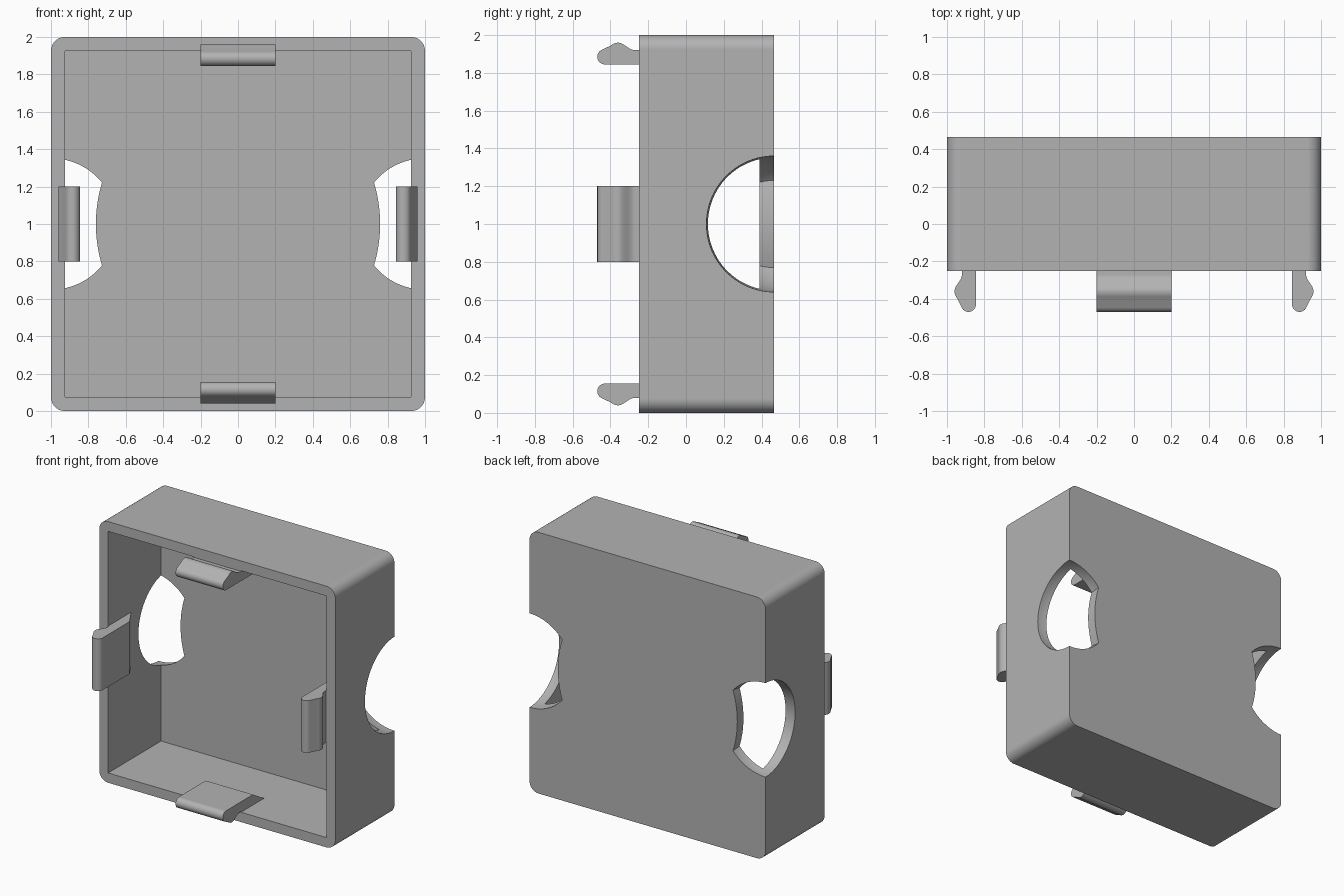
import bpy, bmesh, math
from mathutils import Matrix, Vector

cube = bpy.data.objects.get("Cube")
if cube:
    bpy.data.objects.remove(cube, do_unlink=True)

FRONT, BACK, WALL = -0.25, 0.465, 0.075

grey = bpy.data.materials.new("plain grey")
grey.use_nodes = True
colour = (0.45, 0.45, 0.45, 1)
grey.diffuse_color = colour
grey.node_tree.nodes["Principled BSDF"].inputs["Base Color"].default_value = colour


def prism(name, points, depth):
    """Solid made by sweeping a closed outline along a vector."""
    bm = bmesh.new()
    face = bm.faces.new([bm.verts.new(p) for p in points])
    swept = bmesh.ops.extrude_face_region(bm, geom=[face])
    moved = [g for g in swept["geom"] if isinstance(g, bmesh.types.BMVert)]
    bmesh.ops.translate(bm, verts=moved, vec=Vector(depth))
    bmesh.ops.recalc_face_normals(bm, faces=bm.faces)
    mesh = bpy.data.meshes.new(name)
    bm.to_mesh(mesh)
    bm.free()
    mesh.materials.append(grey)
    obj = bpy.data.objects.new(name, mesh)
    bpy.context.collection.objects.link(obj)
    return obj


def activate(obj):
    bpy.ops.object.select_all(action="DESELECT")
    obj.select_set(True)
    bpy.context.view_layer.objects.active = obj


def cut(obj, cutter):
    """Subtract the cutter and discard it."""
    mod = obj.modifiers.new("cut", "BOOLEAN")
    mod.operation, mod.solver, mod.object = "DIFFERENCE", "EXACT", cutter
    activate(obj)
    bpy.ops.object.modifier_apply(modifier=mod.name)
    bpy.data.objects.remove(cutter, do_unlink=True)


def smooth(obj):
    activate(obj)
    bpy.ops.object.shade_smooth_by_angle(angle=math.radians(30))
    obj.modifiers.new("even shading", "WEIGHTED_NORMAL").keep_sharp = True


def arc(cx, cy, r, start, end, steps):
    angles = [math.radians(start + (end - start) * i / steps) for i in range(steps + 1)]
    return [(cx + r * math.cos(a), cy + r * math.sin(a)) for a in angles]


# Case: square shell with rounded corners, open at the front
outline = []
for sx, sz, start in ((1, 1, 0), (-1, 1, 90), (-1, -1, 180), (1, -1, 270)):
    outline += arc(sx * (1 - WALL), 1 + sz * (1 - WALL), WALL, start, start + 90, 12)
case = prism("case", [(x, FRONT, z) for x, z in outline], (0, BACK - FRONT, 0))
h = 1 - WALL
square = [(-h, -h), (h, -h), (h, h), (-h, h)]
cavity = prism("cavity_cutter", [(x, FRONT - 0.2, 1 + z) for x, z in square],
               (0, BACK - WALL - FRONT + 0.2, 0))
cut(case, cavity)

# Side finger openings: ball-shaped cuts stopped by a round core
for side in (-1, 1):
    bpy.ops.mesh.primitive_uv_sphere_add(segments=96, ring_count=48, radius=0.36,
                                         location=(side, BACK + 0.003, 1))
    ball = bpy.context.object
    ball.data.materials.append(grey)
    core = prism("core_cutter", [(x, -0.5, z) for x, z in arc(0, 1, 0.76, 0, 357.5, 143)],
                 (0, 2, 0))
    cut(ball, core)
    cut(case, ball)
smooth(case)

# Snap clip section as (y, distance from centre)
section = [(0.046, 0.935), (FRONT, 0.935), (FRONT, 0.92)]
section += [(-0.27 - 0.09 * t, 0.92 + 0.02 * (1 - math.cos(math.pi * t)))
            for t in [i / 12 for i in range(13)]]
section += [(-0.36 - 0.04 * t, 0.96 - 0.016 * t * t) for t in (0.25, 0.5, 0.75, 1)]
section += arc(-0.43, 0.885, 0.04, 115, 270, 14)
section += [(-0.105, 0.845)]

# Four snap clips around the rim
names = ("top_clip", "left_clip", "bottom_clip", "right_clip")
for i, name in enumerate(names):
    clip = prism(name, [(-0.2, y, d) for y, d in section], (0.4, 0, 0))
    turn = Matrix.Rotation(math.radians(90 * i), 4, "Y")
    clip.data.transform(Matrix.Translation((0, 0, 1)) @ turn)
    smooth(clip)
